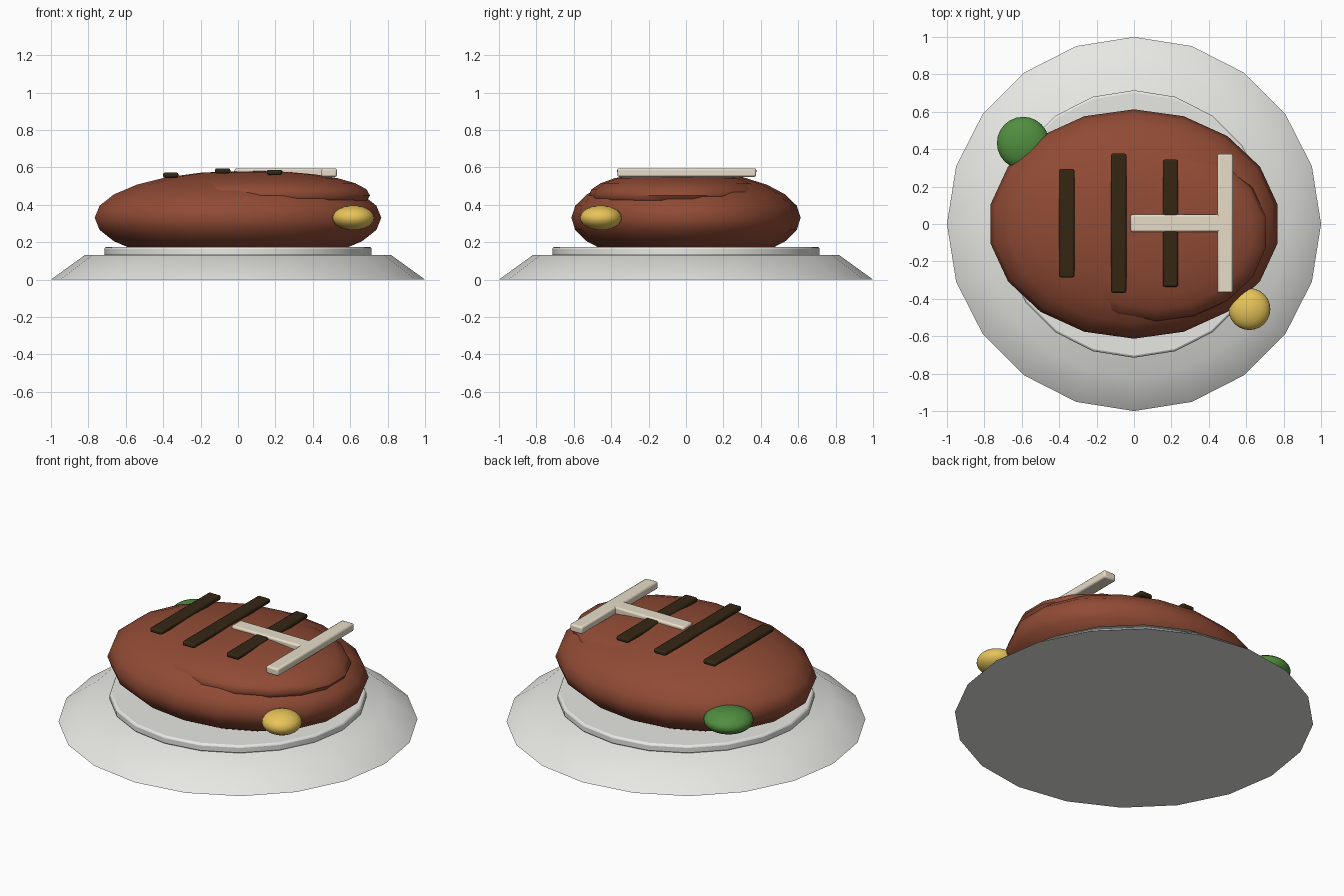
import bpy, math

cube = bpy.data.objects.get("Cube")
if cube:
    bpy.data.objects.remove(cube, do_unlink=True)


def material(name, rgb):
    m = bpy.data.materials.new(name)
    m.use_nodes = True
    m.diffuse_color = (*rgb, 1)
    m.node_tree.nodes["Principled BSDF"].inputs["Base Color"].default_value = (*rgb, 1)
    return m


white = material("plate_white", (0.8, 0.8, 0.77))
brown = material("meat_brown", (0.28, 0.07, 0.035))
char = material("char_black", (0.035, 0.02, 0.007))
cream = material("bone_cream", (0.8, 0.72, 0.58))
green = material("garnish_green", (0.08, 0.27, 0.05))
yellow = material("garnish_yellow", (0.8, 0.55, 0.1))


def finish(name, mat, bevel=0, angle=60):
    """Name, colour, bevel and smooth the active object."""
    ob = bpy.context.object
    ob.name = name
    ob.data.materials.append(mat)
    bpy.ops.object.transform_apply(location=False, rotation=True, scale=True)
    if bevel:
        mod = ob.modifiers.new("soft_edges", "BEVEL")
        mod.width = bevel
        mod.segments = 2
        mod.limit_method = "ANGLE"
        mod.angle_limit = math.radians(40)
    bpy.ops.object.shade_smooth_by_angle(angle=math.radians(angle))
    return ob


def ellipsoid(name, centre, radii, mat, segments=18, rings=12):
    bpy.ops.mesh.primitive_uv_sphere_add(
        segments=segments, ring_count=rings, radius=1, location=centre)
    bpy.context.object.scale = radii
    return finish(name, mat)


def bar(name, low, high, mat, bevel):
    """Rounded box between two opposite corners."""
    centre = [(a + b) / 2 for a, b in zip(low, high)]
    bpy.ops.mesh.primitive_cube_add(size=1, location=centre)
    bpy.context.object.scale = [b - a for a, b in zip(low, high)]
    return finish(name, mat, bevel)


# Plate: tapered dish with a raised centre disc
bpy.ops.mesh.primitive_cone_add(vertices=20, radius1=1, radius2=0.82, depth=0.13,
                                location=(0, 0, 0.065))
finish("plate", white)
bpy.ops.mesh.primitive_cylinder_add(vertices=20, radius=0.715, depth=0.05,
                                    location=(0, 0, 0.15))
finish("plate_centre", white, bevel=0.012)

# Meat: main body and an overlapping upper bulge
ellipsoid("meat_body", (0, 0, 0.33), (0.778, 0.613, 0.25), brown)
ellipsoid("meat_bulge", (0.115, -0.045, 0.45), (0.6, 0.475, 0.13), brown)

# Grill marks: x centre, half length, top height
for i, (x, half, top) in enumerate([(-0.36, 0.29, 0.572), (-0.082, 0.372, 0.595),
                                    (0.195, 0.34, 0.587)]):
    bar(f"grill_mark_{i + 1}", (x - 0.041, 0.004 - half, top - 0.028),
        (x + 0.041, 0.004 + half, top), char, 0.01)

# T-shaped bone
bar("bone_cross", (0.446, -0.367, 0.549), (0.529, 0.375, 0.595), cream, 0.01)
bar("bone_stem", (-0.018, -0.042, 0.549), (0.47, 0.05, 0.595), cream, 0.01)

# Garnishes beside the meat
ellipsoid("green_garnish", (-0.593, 0.433, 0.33), (0.14, 0.14, 0.067), green, 24, 14)
ellipsoid("yellow_garnish", (0.617, -0.455, 0.33), (0.112, 0.112, 0.066), yellow, 24, 14)
